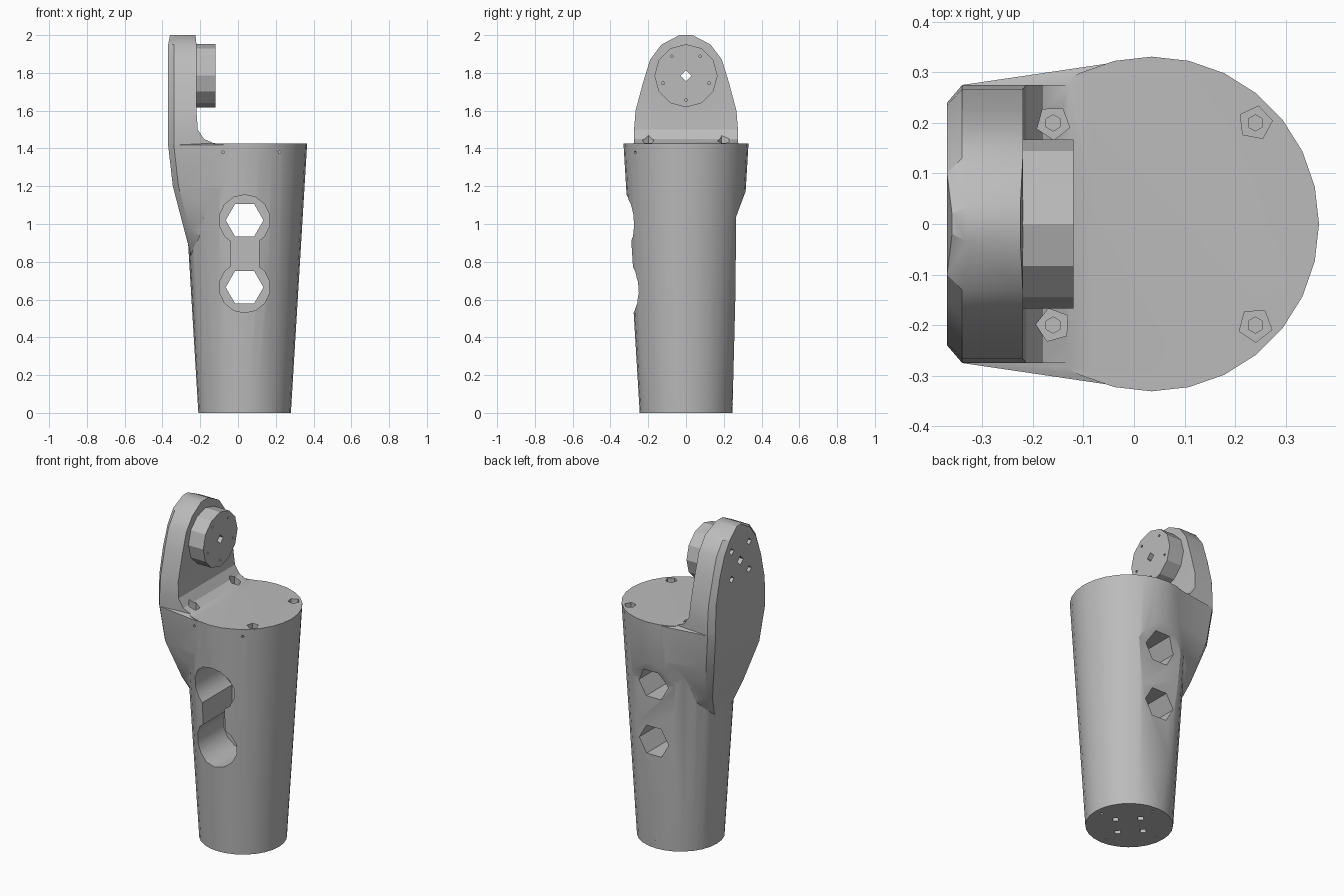
import bpy, bmesh, math
from mathutils import Vector, Matrix

cube = bpy.data.objects.get("Cube")
if cube:
    bpy.data.objects.remove(cube, do_unlink=True)

grey = bpy.data.materials.new("plain_grey")
grey.use_nodes = True
grey.diffuse_color = (0.5, 0.5, 0.5, 1)
grey.node_tree.nodes["Principled BSDF"].inputs["Base Color"].default_value = (0.5, 0.5, 0.5, 1)


def finish(name, bm):
    bmesh.ops.recalc_face_normals(bm, faces=bm.faces)
    mesh = bpy.data.meshes.new(name)
    bm.to_mesh(mesh)
    bm.free()
    mesh.materials.append(grey)
    obj = bpy.data.objects.new(name, mesh)
    bpy.context.collection.objects.link(obj)
    return obj


def rod(name, start, end, r1, sides, r2=None, turn=0.0):
    """Cylinder or cone between two points."""
    a, b = Vector(start), Vector(end)
    axis = b - a
    bm = bmesh.new()
    place = (Matrix.Translation((a + b) / 2) @ axis.to_track_quat("Z", "Y").to_matrix().to_4x4()
             @ Matrix.Rotation(turn, 4, "Z"))
    bmesh.ops.create_cone(bm, cap_ends=True, segments=sides, radius1=r1,
                          radius2=r1 if r2 is None else r2, depth=axis.length, matrix=place)
    return finish(name, bm)


def loft(name, rings):
    """Closed skin through rings that have equal point counts."""
    bm = bmesh.new()
    loops = [[bm.verts.new(p) for p in ring] for ring in rings]
    n = len(loops[0])
    for low, high in zip(loops, loops[1:]):
        for i in range(n):
            j = (i + 1) % n
            bm.faces.new((low[i], low[j], high[j], high[i]))
    bm.faces.new(loops[0])
    bm.faces.new(loops[-1])
    bmesh.ops.triangulate(bm, faces=bm.faces)
    return finish(name, bm)


def combine(target, tool, operation="DIFFERENCE"):
    tool.hide_render = True
    mod = target.modifiers.new("combine", "BOOLEAN")
    mod.operation = operation
    mod.solver = "EXACT"
    mod.object = tool
    with bpy.context.temp_override(object=target, active_object=target):
        bpy.ops.object.modifier_apply(modifier=mod.name)
    bpy.data.objects.remove(tool, do_unlink=True)


# Tapered round body
CX = 0.035
body = rod("tapered_body", (CX, 0, 0), (CX, 0, 1.425), 0.245, 28, 0.331)

# Side bracket: height, outer x, chamfer half width, half width, inner x, inner half width
sections = [
    (0.80, -0.24, 0.06, 0.09, 0.0, 0.2),
    (0.97, -0.285, 0.15, 0.18, 0.0, 0.26),
    (1.2, -0.345, 0.22, 0.255, 0.02, 0.312),
    (1.418, -0.37, 0.24, 0.275, 0.02, 0.328),
    (1.428, -0.37, 0.24, 0.275, -0.13, 0.275),
    (1.45, -0.37, 0.24, 0.275, -0.18, 0.275),
    (1.5, -0.37, 0.24, 0.275, -0.213, 0.275),
    (1.6, -0.37, 0.235, 0.267, -0.22, 0.267),
    (1.75, -0.37, 0.2, 0.227, -0.22, 0.227),
    (1.87, -0.37, 0.155, 0.19, -0.22, 0.19),
    (1.95, -0.37, 0.1, 0.13, -0.22, 0.13),
    (2.0, -0.36, 0.02, 0.035, -0.225, 0.035),
]
rings = [[(xi, -wi, z), (xo + 0.03, -w, z), (xo, -c, z), (xo, c, z), (xo + 0.03, w, z), (xi, wi, z)]
         for z, xo, c, w, xi, wi in sections]
combine(body, loft("bracket", rings), "UNION")

# Pivot boss on the inner face of the bracket
PZ = 1.785
combine(body, rod("pivot_boss", (-0.26, 0, PZ), (-0.12, 0, PZ), 0.167, 12), "UNION")

# Flat pad along the back
pad = [(0.247, 0.05), (0.261, 0.6), (0.266, 1.04), (0.322, 1.19), (0.45, 1.19), (0.45, 0.05)]
combine(body, loft("pad_cutter", [[(x, y, z) for y, z in pad] for x in (-0.45, 0.45)]))

# Joined front recesses with hexagonal through holes
for z in (0.665, 1.02):
    combine(body, rod("recess_cutter", (CX, -0.5, z), (CX, 0.0, z), 0.135, 14))
slot = [(-0.04, 0.7), (0.11, 0.7), (0.11, 0.98), (-0.04, 0.98)]
combine(body, loft("slot_cutter", [[(x, y, z) for x, z in slot] for y in (-0.5, -0.001)]))
for z in (0.665, 1.02):
    combine(body, rod("through_cutter", (CX, -0.55, z), (CX, 0.5, z), 0.1, 6, turn=math.pi / 2))

# Screw pockets on the top face
for x in (-0.16, 0.24):
    for y in (-0.2, 0.2):
        combine(body, rod("pocket_cutter", (x, y, 1.38), (x, y, 1.5), 0.034, 5, turn=x + y))
        combine(body, rod("screw_cutter", (x, y, 1.25), (x, y, 1.5), 0.016, 6))

# Pivot bore and screw holes on both faces of the bracket
combine(body, rod("bore_cutter", (-0.5, 0, PZ), (0, 0, PZ), 0.028, 4))
for k in range(5):
    a = math.radians(-90 + k * 72)
    y, z = 0.128 * math.cos(a), PZ + 0.128 * math.sin(a)
    combine(body, rod("boss_screw_cutter", (-0.18, y, z), (0, y, z), 0.008, 5))
for k in range(4):
    a = math.radians(45 + k * 90)
    y, z = 0.12 * math.cos(a), PZ + 0.12 * math.sin(a)
    combine(body, rod("outer_screw_cutter", (-0.5, y, z), (-0.31, y, z), 0.022, 4))

# Bottom screw holes
for k in range(4):
    a = math.radians(k * 90)
    for reach, size in ((0.1, 0.022), (0.2, 0.009)):
        x, y = CX + reach * math.cos(a), reach * math.sin(a)
        combine(body, rod("foot_cutter", (x, y, -0.1), (x, y, 0.08), size, 4))

# Small pin holes below the front rim
for x in (-0.08, 0.22):
    combine(body, rod("pin_cutter", (x, -0.5, 1.38), (x, -0.24, 1.38), 0.008, 5))

# Smooth the round walls and keep the rims crisp
bpy.ops.object.select_all(action="DESELECT")
body.select_set(True)
bpy.context.view_layer.objects.active = body
bpy.ops.object.shade_smooth_by_angle(angle=math.radians(28))
body.name = "limb_segment"
